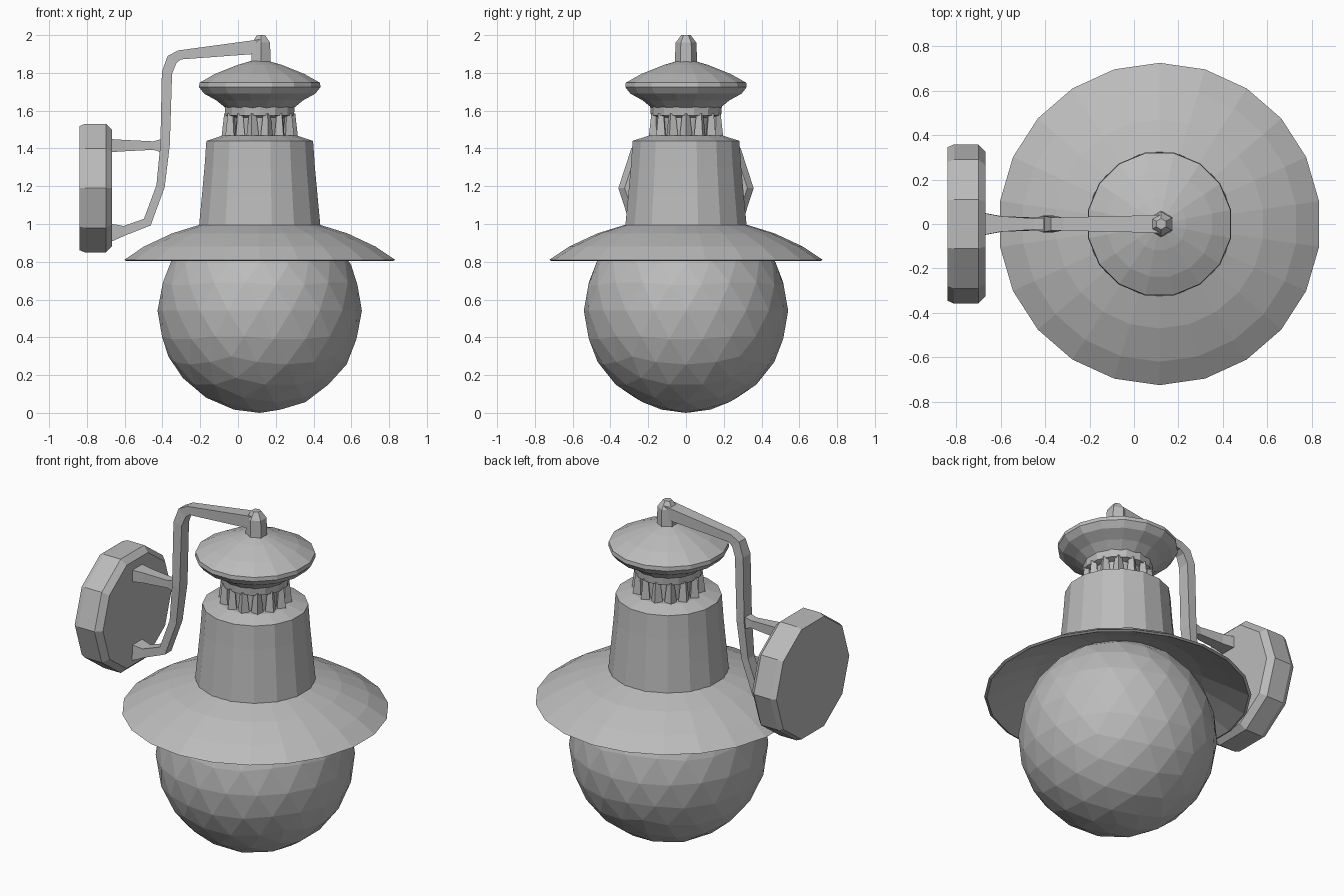
import bpy, bmesh, math
from mathutils import Vector, Matrix

if "Cube" in bpy.data.objects:
    bpy.data.objects.remove(bpy.data.objects["Cube"])

AX = 0.115  # lamp axis in x

grey = bpy.data.materials.new("plain grey")
grey.diffuse_color = (0.5, 0.5, 0.5, 1)
grey.use_nodes = True
grey.node_tree.nodes["Principled BSDF"].inputs["Base Color"].default_value = grey.diffuse_color


def finish(bm, name):
    bmesh.ops.recalc_face_normals(bm, faces=bm.faces)
    me = bpy.data.meshes.new(name)
    bm.to_mesh(me)
    bm.free()
    me.materials.append(grey)
    ob = bpy.data.objects.new(name, me)
    bpy.context.collection.objects.link(ob)
    return ob


def lathe(name, profile, sides, closed=False, to_world=None):
    """Spin (radius, height) points into a faceted solid; ends are capped unless closed."""
    bm = bmesh.new()
    rings = []
    for r, z in profile:
        rings.append([bm.verts.new((r * math.cos(a), r * math.sin(a), z))
                      for a in (2 * math.pi * (i + 0.5) / sides for i in range(sides))])
    pairs = list(zip(rings, rings[1:]))
    if closed:
        pairs.append((rings[-1], rings[0]))
    else:
        bm.faces.new(rings[0])
        bm.faces.new(rings[-1])
    for a, b in pairs:
        for i in range(sides):
            j = (i + 1) % sides
            bm.faces.new((a[i], a[j], b[j], b[i]))
    bm.transform(to_world or Matrix.Translation((AX, 0, 0)))
    return finish(bm, name)


def bar(name, path):
    """Sweep a rectangle along (x, z, thickness, width) points with mitred corners."""
    bm = bmesh.new()
    pts = [Vector((p[0], 0, p[1])) for p in path]
    rings = []
    for i, (x, z, t, w) in enumerate(path):
        d_in = (pts[i] - pts[max(i - 1, 0)]).normalized()
        d_out = (pts[min(i + 1, len(pts) - 1)] - pts[i]).normalized()
        d = (d_in + d_out).normalized()
        n = Vector((-d.z, 0, d.x)) * t / 2
        y = Vector((0, w / 2, 0))
        rings.append([bm.verts.new(pts[i] + o) for o in (n + y, n - y, -n - y, -n + y)])
    for a, b in zip(rings, rings[1:]):
        for k in range(4):
            m = (k + 1) % 4
            bm.faces.new((a[k], a[m], b[m], b[k]))
    bm.faces.new(rings[0])
    bm.faces.new(rings[-1])
    return finish(bm, name)


# Glass globe
bm = bmesh.new()
bmesh.ops.create_icosphere(bm, subdivisions=3, radius=0.541)
bm.transform(Matrix.Translation((AX, 0, 0.541)))
finish(bm, "globe")

# Wide brim, thin and open underneath
lathe("brim", [(0.725, 0.81), (0.62, 0.88), (0.47, 0.95), (0.325, 0.995),
               (0.30, 0.975), (0.46, 0.925), (0.60, 0.86), (0.71, 0.803)], 22, closed=True)

# Tapered housing with sloped shoulder
lathe("housing", [(0.328, 0.985), (0.312, 1.15), (0.298, 1.3), (0.288, 1.44),
                  (0.20, 1.468), (0.14, 1.468)], 16)

# Vented neck: inner core, collar and slats
lathe("neck_core", [(0.15, 1.455), (0.15, 1.64)], 14)
lathe("neck_collar", [(0.15, 1.565), (0.186, 1.575), (0.19, 1.625), (0.15, 1.63)], 14)
bm = bmesh.new()
SLATS = 14
for i in range(SLATS):
    a = 2 * math.pi * i / SLATS
    s = bmesh.ops.create_cone(bm, cap_ends=True, segments=4, radius1=0.035,
                              radius2=0.02, depth=0.13)["verts"]
    bmesh.ops.transform(bm, verts=s, matrix=Matrix.Translation(
        (AX + 0.168 * math.cos(a), 0.168 * math.sin(a), 1.52)) @ Matrix.Rotation(a, 4, 'Z'))
finish(bm, "neck_slats")

# Mushroom cap
lathe("cap", [(0.185, 1.615), (0.235, 1.655), (0.30, 1.69), (0.328, 1.725), (0.325, 1.748),
              (0.24, 1.795), (0.12, 1.842), (0.04, 1.865)], 16)

# Finial block gripping the arm
lathe("finial", [(0.06, 1.83), (0.055, 1.96), (0.025, 2.0)], 6,
      to_world=Matrix.Translation((0.122, 0, 0)))

# Bent arm from the finial down to the wall plate
bar("arm", [(0.12, 1.94, 0.075, 0.08), (-0.31, 1.895, 0.05, 0.06), (-0.35, 1.87, 0.06, 0.06),
            (-0.376, 1.80, 0.055, 0.07), (-0.386, 1.42, 0.05, 0.075), (-0.41, 1.20, 0.045, 0.06),
            (-0.48, 1.01, 0.05, 0.06), (-0.60, 0.965, 0.05, 0.07), (-0.68, 0.955, 0.10, 0.10)])

# Upper strut
bar("strut", [(-0.68, 1.415, 0.07, 0.10), (-0.60, 1.415, 0.06, 0.07),
              (-0.45, 1.415, 0.045, 0.05), (-0.385, 1.415, 0.08, 0.06)])

# Round wall plate, axis along x
lathe("wall_plate", [(0.345, -0.84), (0.358, -0.81), (0.358, -0.70), (0.325, -0.667)], 10,
      to_world=Matrix.Translation((0, 0, 1.19)) @ Matrix.Rotation(math.pi / 2, 4, 'Y'))
